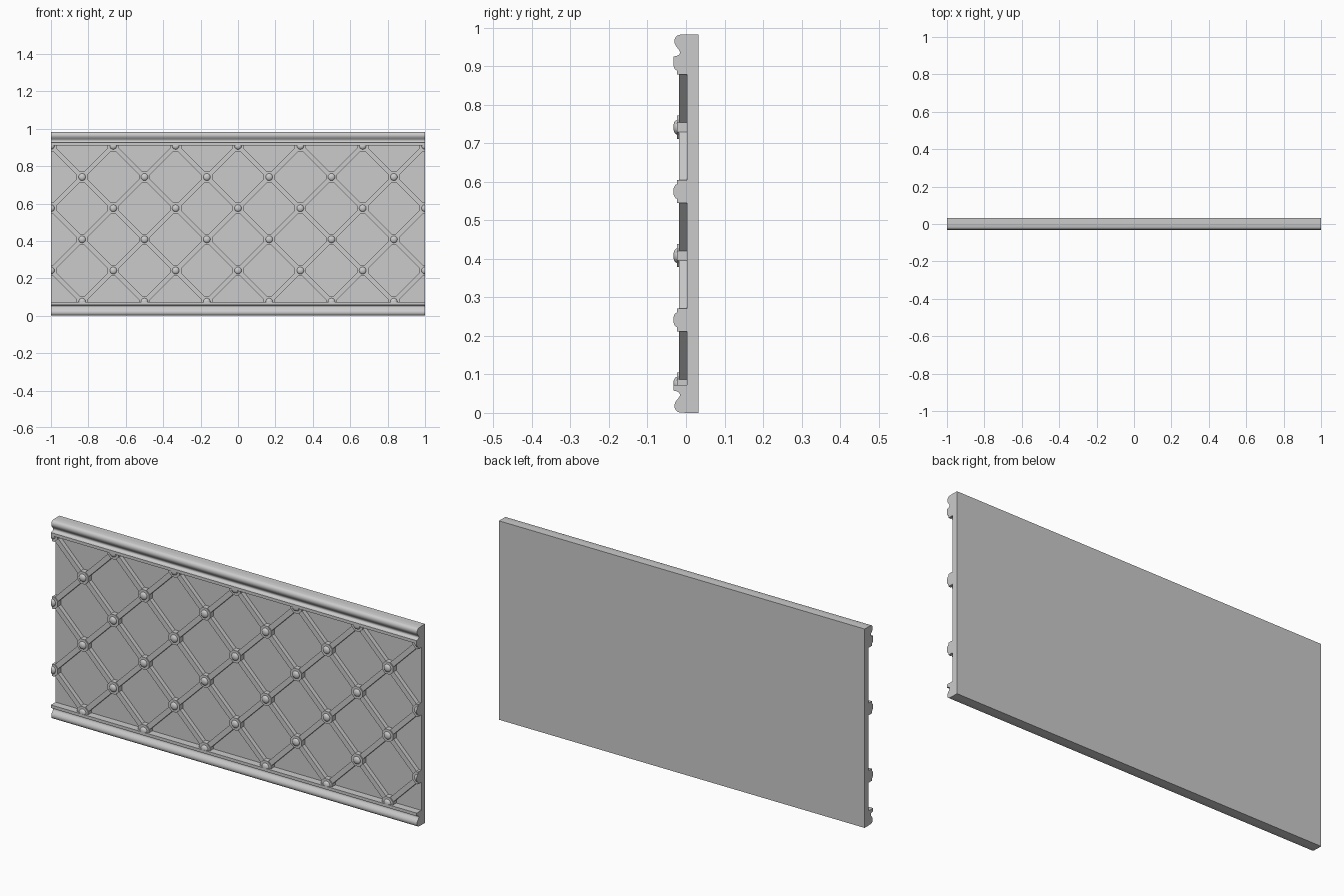
import bpy, bmesh
from math import sin, cos, pi, radians, sqrt
from mathutils import Vector, Matrix

if "Cube" in bpy.data.objects:
    bpy.data.objects.remove(bpy.data.objects["Cube"])

FRONT, BACK, FACE = -0.033, 0.033, 0.003   # y of relief front, slab back, slab front
H = 0.983                                  # overall height
RAIL = 0.073                               # rail height
STEP = 1 / 6                               # lattice pitch
Z0 = 0.075


def make_object(name, bm, smooth=None):
    bmesh.ops.recalc_face_normals(bm, faces=bm.faces)
    me = bpy.data.meshes.new(name)
    bm.to_mesh(me)
    bm.free()
    ob = bpy.data.objects.new(name, me)
    bpy.context.collection.objects.link(ob)
    if smooth:
        bpy.ops.object.select_all(action='DESELECT')
        ob.select_set(True)
        bpy.context.view_layer.objects.active = ob
        bpy.ops.object.shade_smooth_by_angle(angle=radians(smooth))
    return ob


def add_box(bm, size, matrix):
    bmesh.ops.create_cube(bm, size=1, matrix=matrix @ Matrix.Diagonal((*size, 1)))


# Backing slab
bm = bmesh.new()
add_box(bm, (2, BACK - FACE, H), Matrix.Translation((0, (BACK + FACE) / 2, H / 2)))
make_object("backing_panel", bm)

# Moulded rails: rounded bead, cove, square fillet; the top one is mirrored
profile = [(FACE, 0), (-0.016, 0.001), (-0.022, 0.003), (-0.0265, 0.007),
           (-0.0295, 0.013), (-0.030, 0.020), (-0.0285, 0.026), (-0.025, 0.032),
           (-0.020, 0.038), (-0.0165, 0.043), (-0.0155, 0.048), (-0.018, 0.053),
           (-0.024, 0.056), (FRONT, 0.058), (FRONT, RAIL), (FACE, RAIL)]


def rail(name, flip):
    bm = bmesh.new()
    pts = [(-1, y, H - z if flip else z) for y, z in profile]
    face = bm.faces.new([bm.verts.new(p) for p in pts])
    ext = bmesh.ops.extrude_face_region(bm, geom=[face], use_keep_orig=True)
    bmesh.ops.translate(bm, vec=(2, 0, 0),
                        verts=[g for g in ext["geom"] if isinstance(g, bmesh.types.BMVert)])
    make_object(name, bm, 40)


rail("bottom_rail", False)
rail("top_rail", True)

# Diagonal lattice struts between neighbouring nodes
grid = [(i, j) for i in range(13) for j in range(6) if (i + j) % 2]
bm = bmesh.new()
length = STEP * sqrt(2) - 0.03
for i, j in grid:
    for di in (-1, 1):
        if j < 5 and 0 <= i + di <= 12:
            mid = Vector((-1 + (i + di / 2) * STEP, (FACE - 0.018) / 2, Z0 + (j + 0.5) * STEP))
            add_box(bm, (length, 0.018 + FACE, 0.025),
                    Matrix.Translation(mid) @ Matrix.Rotation(-di * pi / 4, 4, 'Y'))
make_object("lattice_struts", bm)

# Octagonal bosses with domed studs at the crossings
APO, DOME = 0.030, 0.019
rings = [(None, FACE), (None, -0.023)]
rings += [(DOME * cos(a), -0.023 - 0.010 * sin(a)) for a in (radians(d) for d in (0, 20, 40, 60, 78))]


def boss(bm, cx, cz):
    loops = []
    for r, y in rings:
        loop = []
        for k in range(16):
            rad = r if r else (APO / cos(pi / 8) if k % 2 else APO)
            a = k * pi / 8
            loop.append(bm.verts.new((cx + rad * cos(a), y, cz + rad * sin(a))))
        loops.append(loop)
    for a, b in zip(loops, loops[1:]):
        for k in range(16):
            n = (k + 1) % 16
            bm.faces.new((a[k], a[n], b[n], b[k]))
    bm.faces.new(loops[0])
    bm.faces.new(loops[-1])


bm = bmesh.new()
for i, j in grid:
    boss(bm, -1 + i * STEP, Z0 + j * STEP)
# Trim the bosses at panel ends and rails
for co, no in (((1, 0, 0), (1, 0, 0)), ((-1, 0, 0), (-1, 0, 0)),
               ((0, 0, RAIL - 0.0005), (0, 0, -1)), ((0, 0, H - RAIL + 0.0005), (0, 0, 1))):
    cut = bmesh.ops.bisect_plane(bm, geom=bm.verts[:] + bm.edges[:] + bm.faces[:],
                                 dist=1e-5, plane_co=co, plane_no=no, clear_outer=True)
    edges = [e for e in bm.edges if e.is_boundary]
    bmesh.ops.holes_fill(bm, edges=edges, sides=0)
make_object("lattice_bosses", bm, 35)
